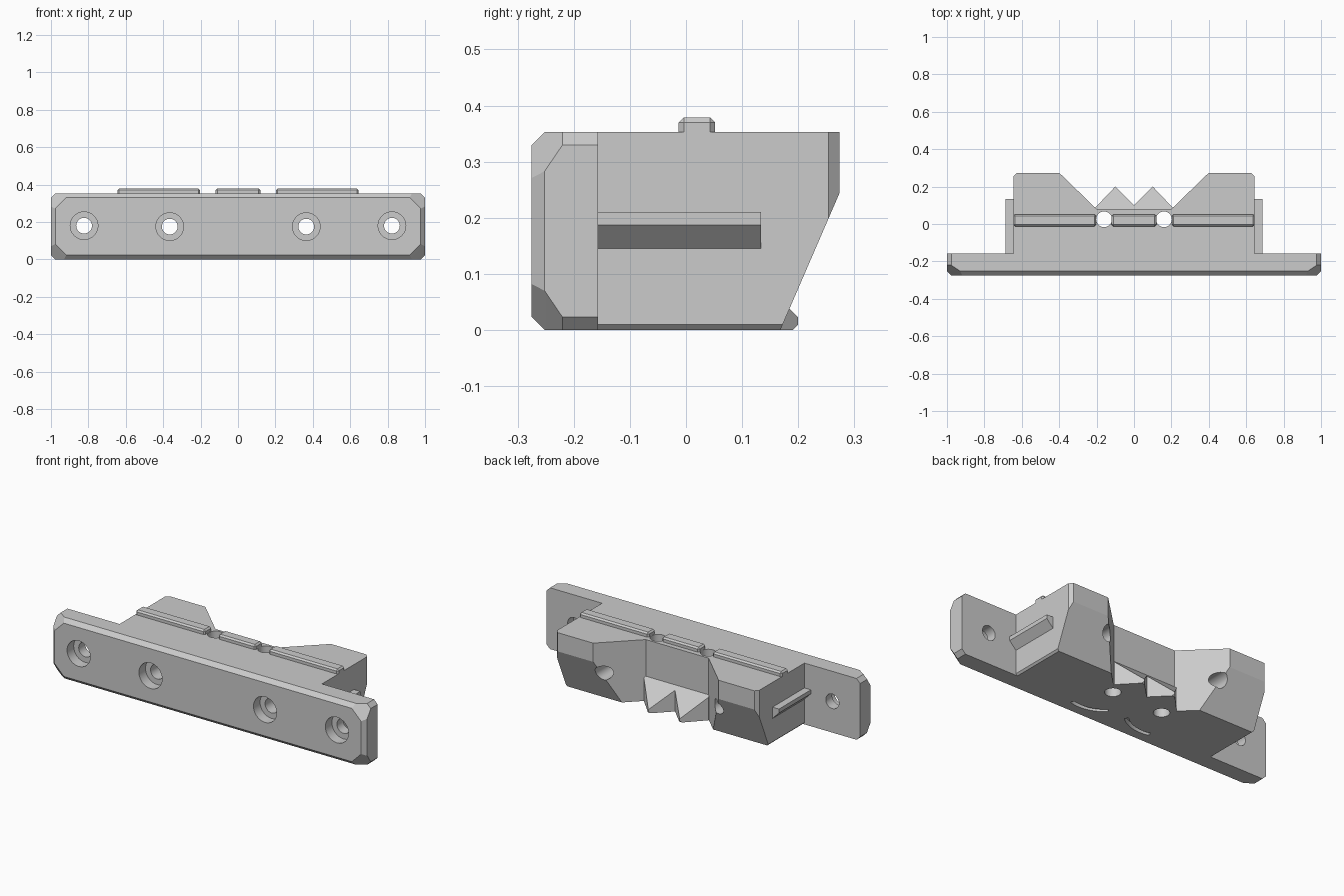
import bpy, bmesh
from math import cos, sin, pi, radians
from mathutils import Vector

cube = bpy.data.objects.get("Cube")
if cube:
    bpy.data.objects.remove(cube, do_unlink=True)

grey = bpy.data.materials.new("light_grey")
grey.use_nodes = True
colour = (0.6, 0.6, 0.6, 1)
grey.diffuse_color = colour
for node in grey.node_tree.nodes:
    if node.type == 'BSDF_PRINCIPLED':
        node.inputs["Base Color"].default_value = colour

H = 0.353          # overall block height
C = 0.023          # plate chamfer
PLATE_BACK = -0.157
SIGNS = (-1, 1)


def finish(bm, name):
    bmesh.ops.recalc_face_normals(bm, faces=bm.faces[:])
    mesh = bpy.data.meshes.new(name)
    bm.to_mesh(mesh)
    bm.free()
    ob = bpy.data.objects.new(name, mesh)
    bpy.context.collection.objects.link(ob)
    mesh.materials.append(grey)
    return ob


def prism(bm, outline, direction):
    """Extrude a closed 3D outline along a direction."""
    low = [bm.verts.new(p) for p in outline]
    high = [bm.verts.new(Vector(p) + Vector(direction)) for p in outline]
    bm.faces.new(low)
    bm.faces.new(high[::-1])
    for i in range(len(low)):
        j = (i + 1) % len(low)
        bm.faces.new((low[i], low[j], high[j], high[i]))


def trim(bm, point, normal):
    """Cut away the normal side of a plane and cap the opening."""
    bmesh.ops.recalc_face_normals(bm, faces=bm.faces[:])
    bmesh.ops.bisect_plane(bm, geom=bm.verts[:] + bm.edges[:] + bm.faces[:],
                           plane_co=point, plane_no=Vector(normal).normalized(),
                           clear_outer=True)
    bmesh.ops.holes_fill(bm, edges=[e for e in bm.edges if e.is_boundary], sides=0)


def hull(bm, points):
    verts = [bm.verts.new(p) for p in points]
    bmesh.ops.convex_hull(bm, input=verts)
    bmesh.ops.delete(bm, geom=[v for v in bm.verts if not v.link_faces], context='VERTS')
    bmesh.ops.dissolve_limit(bm, angle_limit=radians(1), verts=bm.verts[:], edges=bm.edges[:])


def lathe(bm, origin, axis, stations, sides=32):
    """Stepped round cutter along y or z from (distance, radius) stations."""
    rings = []
    for d, r in stations:
        ring = []
        for i in range(sides):
            a = 2 * pi * i / sides
            u, v = r * cos(a), r * sin(a)
            offset = (u, d, v) if axis == 'y' else (u, v, d)
            ring.append(bm.verts.new(Vector(origin) + Vector(offset)))
        rings.append(ring)
    for a, b in zip(rings, rings[1:]):
        for i in range(sides):
            j = (i + 1) % sides
            bm.faces.new((a[i], a[j], b[j], b[i]))
    bm.faces.new(rings[0])
    bm.faces.new(rings[-1][::-1])


def combine(target, tool, operation):
    mod = target.modifiers.new(operation.lower(), 'BOOLEAN')
    mod.operation, mod.solver, mod.object = operation, 'EXACT', tool
    tool.hide_render = True
    bpy.context.view_layer.objects.active = target
    bpy.ops.object.modifier_apply(modifier=mod.name)
    bpy.data.objects.remove(tool, do_unlink=True)


# Front plate: bevelled slab with cut-off front corners
points = []
for sx in SIGNS:
    for sz in SIGNS:
        for x, y, z in ((1, PLATE_BACK, C), (1 - C, PLATE_BACK, 0),
                        (1, -0.22, C), (1 - C, -0.22, 0),
                        (0.93, -0.252, 0), (1, -0.252, 0.07),
                        (1 - C, -0.275, 0.082), (0.918, -0.275, C)):
            points.append((sx * x, y, H / 2 + sz * (H / 2 - z)))
bm = bmesh.new()
hull(bm, points)
block = finish(bm, "jaw_block")

# Rear body: two lobes around a V recess, undercut at the back
half = [(0.2, 0.08), (0.4, 0.274), (0.627, 0.274), (0.645, 0.254), (0.645, -0.2)]
outline = [(x, y, 0) for x, y in half] + [(-x, y, 0) for x, y in reversed(half)]
bm = bmesh.new()
prism(bm, outline, (0, 0, H))
trim(bm, (0, 0.168, 0), (0, 0.245, -0.106))
for s in SIGNS:
    trim(bm, (s * 0.645, 0, 0.01), (s, 0, -1))
combine(block, finish(bm, "rear_body"), 'UNION')

# Two pointed teeth at the foot of the recess
half = [(0, 0.1), (0.1, 0.2), (0.205, 0.09), (0.205, 0.04)]
outline = [(x, y, 0) for x, y in half] + [(-x, y, 0) for x, y in reversed(half[1:])]
bm = bmesh.new()
prism(bm, outline, (0, 0, 0.25))
trim(bm, (0, 0.2, 0.022), (0, 1, 1))
trim(bm, (0, 0.2, 0.01), (0, 1, -1))
combine(block, finish(bm, "teeth"), 'UNION')

# Holes: counterbored screw holes, vertical pin holes and curved slots below
bm = bmesh.new()
for s in SIGNS:
    for x, z in ((0.823, 0.18), (0.365, 0.175)):
        lathe(bm, (s * x, 0, z), 'y',
              [(-0.3, 0.074), (-0.215, 0.074), (-0.215, 0.042), (0.35, 0.042)])
    lathe(bm, (s * 0.16, 0.025, 0), 'z', [(-0.1, 0.042), (0.5, 0.042)])
    arc = [radians(226 + 6 * i) for i in range(11)]
    slot = [(0.19, a) for a in arc] + [(0.212, a) for a in reversed(arc)]
    prism(bm, [(s * (0.2 + r * cos(a)), 0.014 + r * sin(a), -0.02) for r, a in slot],
          (0, 0, 0.05))
combine(block, finish(bm, "hole_cutters"), 'DIFFERENCE')
bpy.ops.object.select_all(action='DESELECT')
block.select_set(True)
bpy.context.view_layer.objects.active = block
bpy.ops.object.shade_smooth_by_angle(angle=radians(15))

# Side guide ribs with sloped undersides
for s, name in ((1, "left_rib"), (-1, "right_rib")):
    bm = bmesh.new()
    prism(bm, [(s * x, PLATE_BACK - 0.01, z) for x, z in
               ((0.63, 0.145), (0.645, 0.145), (0.686, 0.187), (0.686, 0.21), (0.63, 0.21))],
          (0, 0.301, 0))
    finish(bm, name)

# Raised bars across the top, bevelled around the upper rim
for name, x0, x1 in (("right_bar", -0.645, -0.203), ("middle_bar", -0.119, 0.119),
                     ("left_bar", 0.203, 0.645)):
    y0, y1, b = -0.013, 0.052, 0.009
    points = []
    for x, dx in ((x0, b), (x1, -b)):
        for y, dy in ((y0, b), (y1, -b)):
            for z in (H - 0.005, 0.37):
                points += [(x + dx, y, z), (x, y + dy, z)]
            points.append((x + dx, y + dy, 0.379))
    bm = bmesh.new()
    hull(bm, points)
    finish(bm, name)
